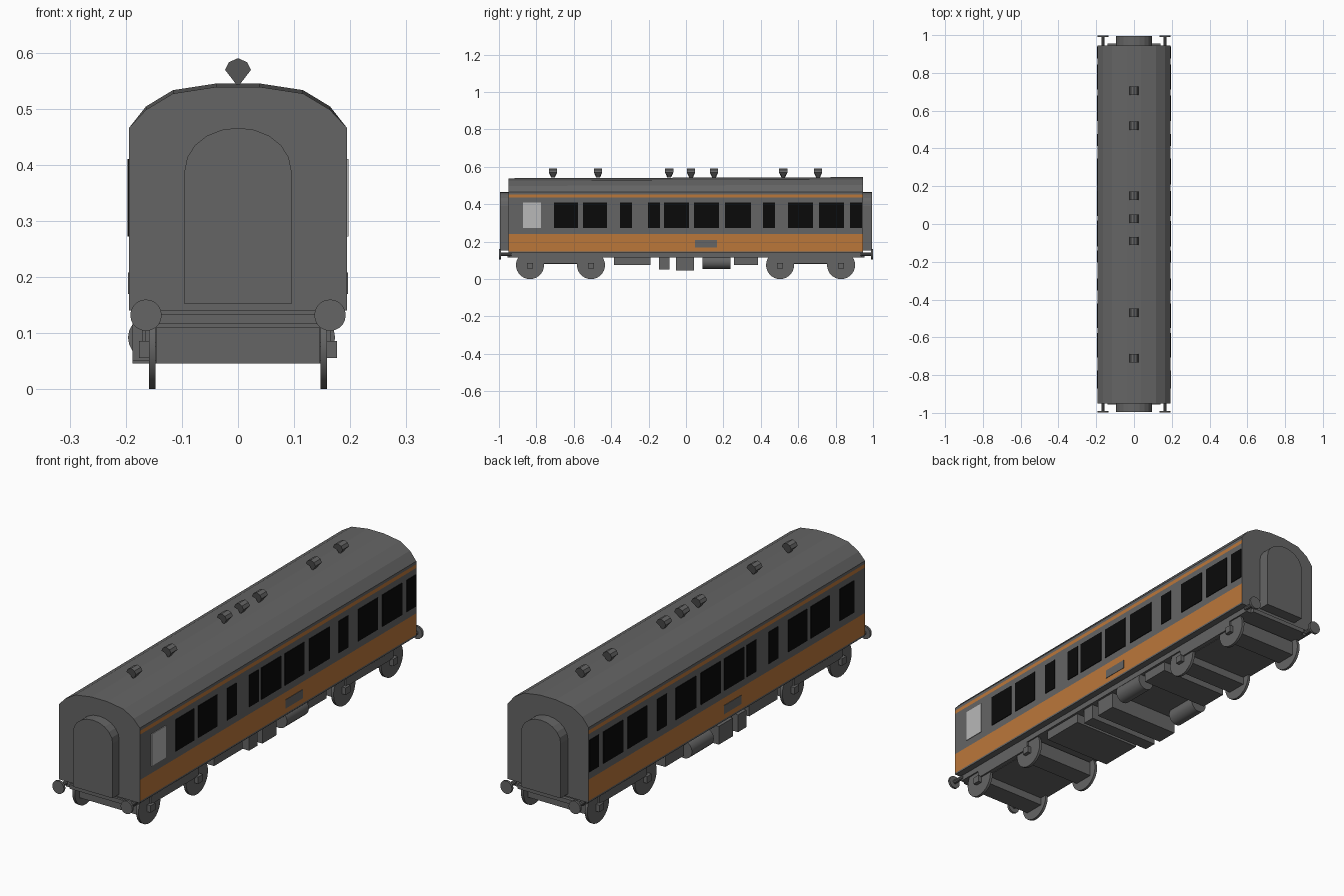
import bpy, bmesh, math
from mathutils import Matrix, Vector

if "Cube" in bpy.data.objects:
    bpy.data.objects.remove(bpy.data.objects["Cube"])


def mat(name, rgb):
    m = bpy.data.materials.new(name)
    m.diffuse_color = (*rgb, 1)
    m.use_nodes = True
    m.node_tree.nodes["Principled BSDF"].inputs["Base Color"].default_value = m.diffuse_color
    return m


GREY = mat("dark_grey", (0.13, 0.13, 0.13))
ORANGE = mat("orange", (0.50, 0.185, 0.042))
BLACK = mat("window_black", (0.003, 0.003, 0.003))
LIGHT = mat("light_grey", (0.48, 0.48, 0.48))


def finish(name, bm, mats=(GREY,), smooth=False):
    bmesh.ops.recalc_face_normals(bm, faces=bm.faces)
    me = bpy.data.meshes.new(name)
    bm.to_mesh(me)
    bm.free()
    ob = bpy.data.objects.new(name, me)
    bpy.context.collection.objects.link(ob)
    for m in mats:
        me.materials.append(m)
    if smooth:
        bpy.ops.object.select_all(action='DESELECT')
        ob.select_set(True)
        bpy.context.view_layer.objects.active = ob
        bpy.ops.object.shade_smooth_by_angle(angle=math.radians(35))
    return ob


def box(name, x0, x1, y0, y1, z0, z1, m=GREY):
    bm = bmesh.new()
    c = Vector(((x0 + x1) / 2, (y0 + y1) / 2, (z0 + z1) / 2))
    s = Matrix.Diagonal((x1 - x0, y1 - y0, z1 - z0, 1))
    bmesh.ops.create_cube(bm, size=1, matrix=Matrix.Translation(c) @ s)
    return finish(name, bm, (m,))


def cyl(name, centre, r, depth, axis, sides=24):
    bm = bmesh.new()
    rot = Matrix.Rotation(math.pi / 2, 4, 'Y' if axis == 'x' else 'X')
    bmesh.ops.create_cone(bm, cap_ends=True, segments=sides, radius1=r, radius2=r,
                          depth=depth, matrix=Matrix.Translation(centre) @ rot)
    return finish(name, bm, smooth=True)


def prism(pts, y0, y1):
    """Extrude an x/z outline along y."""
    bm = bmesh.new()
    a = [bm.verts.new((x, y0, z)) for x, z in pts]
    b = [bm.verts.new((x, y1, z)) for x, z in pts]
    bm.faces.new(a)
    bm.faces.new(b[::-1])
    n = len(pts)
    for i in range(n):
        j = (i + 1) % n
        bm.faces.new((a[i], b[i], b[j], a[j]))
    return bm


# Body shell, with painted bands chosen by wall height
half = [(0.194, 0.14), (0.194, 0.148), (0.194, 0.24), (0.194, 0.437), (0.194, 0.453),
        (0.194, 0.466), (0.164, 0.504), (0.116, 0.533), (0.038, 0.545)]
bm = prism(half + [(-x, z) for x, z in reversed(half)], -0.95, 0.945)
for v in bm.verts:
    if v.co.y < 0 and v.co.z > 0.47:
        v.co.z -= 0.006
bm.normal_update()
for f in bm.faces:
    z = f.calc_center_median().z
    if abs(f.normal.x) > 0.9 and (0.148 < z < 0.24 or 0.437 < z < 0.453):
        f.material_index = 1
finish("body", bm, (GREY, ORANGE))

# Windows on both sides; the front pane on the right is light
panes = [(-0.872, -0.775), (-0.706, -0.578), (-0.551, -0.422), (-0.353, -0.289),
         (-0.203, -0.139), (-0.118, 0.016), (0.043, 0.176), (0.209, 0.348),
         (0.412, 0.476), (0.545, 0.679), (0.711, 0.845), (0.877, 0.941)]
for side, s in (("right", 1), ("left", -1)):
    for i, (a, b) in enumerate(panes):
        m = LIGHT if i == 0 and s > 0 else BLACK
        xs = sorted((s * 0.192, s * 0.197))
        box(f"{side}_window_{i}", *xs, a, b, 0.272, 0.41, m)
    # Grey plate on the lower band
    a, b = (0.047, 0.165) if s > 0 else (-0.10, 0.018)
    box(f"{side}_side_plate", *sorted((s * 0.192, s * 0.196)), a, b, 0.17, 0.208)

# End gangways, arched at the top
arch = [(-0.095, 0.152), (0.095, 0.152)]
arch += [(0.095 * math.cos(t * math.pi / 10), 0.39 + 0.076 * math.sin(t * math.pi / 10))
         for t in range(11)]
finish("front_gangway", prism(arch, -0.995, -0.945))
finish("back_gangway", prism(arch, 0.94, 0.995))

# Roof ventilators: octagonal pods narrowing to the roof
for i, y in enumerate((-0.711, -0.47, -0.09, 0.027, 0.15, 0.52, 0.706)):
    pod = [(0, 0.59), (0.016, 0.583), (0.023, 0.569), (0.012, 0.555), (0.003, 0.543),
           (-0.003, 0.543), (-0.012, 0.555), (-0.023, 0.569), (-0.016, 0.583)]
    bm = prism(pod, -0.022, 0.022)
    for v in bm.verts:
        if v.co.z < 0.56:
            v.co.y *= 0.45
        v.co.y += y
    finish(f"roof_ventilator_{i}", bm)

# Underframe and buffers
box("underframe", -0.165, 0.165, -0.945, 0.94, 0.116, 0.142)
for e, end in ((-1, "front"), (1, "back")):
    box(f"{end}_buffer_beam", -0.14, 0.14, *sorted((e * 0.93, e * 0.955)), 0.116, 0.134)
    for s in (-1, 1):
        cyl(f"{end}_buffer_head", (s * 0.164, e * 0.994, 0.132), 0.028, 0.01, 'y', 20)
        cyl(f"{end}_buffer_shaft", (s * 0.164, e * 0.962, 0.132), 0.009, 0.06, 'y', 10)

# Bogies: wheels, axles, axle boxes and frames
for name, ya, yb in (("front", -0.834, -0.508), ("back", 0.503, 0.829)):
    box(f"{name}_bogie_frame", -0.146, 0.146, ya - 0.03, yb + 0.03, 0.08, 0.118)
    for s in (-1, 1):
        box(f"{name}_side_frame", *sorted((s * 0.146, s * 0.166)), ya, yb, 0.082, 0.117)
    for y in (ya, yb):
        box(f"{name}_axle_housing", -0.146, 0.146, y - 0.045, y + 0.045, 0.046, 0.11)
        for s in (-1, 1):
            cyl(f"{name}_wheel", (s * 0.153, y, 0.075), 0.075, 0.012, 'x', 28)
            box(f"{name}_axle_box", *sorted((s * 0.15, s * 0.176)), y - 0.016, y + 0.016,
                0.056, 0.086)

# Equipment under the floor
for n, x0, x1, y0, y1, z in (("battery_box", -0.17, 0.155, -0.385, -0.19, 0.075),
                             ("narrow_box", -0.188, 0.155, -0.145, -0.088, 0.05),
                             ("deep_box", -0.188, 0.155, -0.054, 0.043, 0.046),
                             ("rear_box", -0.17, 0.155, 0.257, 0.385, 0.075)):
    box(n, x0, x1, y0, y1, z, 0.125)
for s, x in (("right", 0.135), ("left", -0.158)):
    cyl(f"{s}_air_tank", (x, 0.164, 0.092), 0.038, 0.15, 'y', 20)
